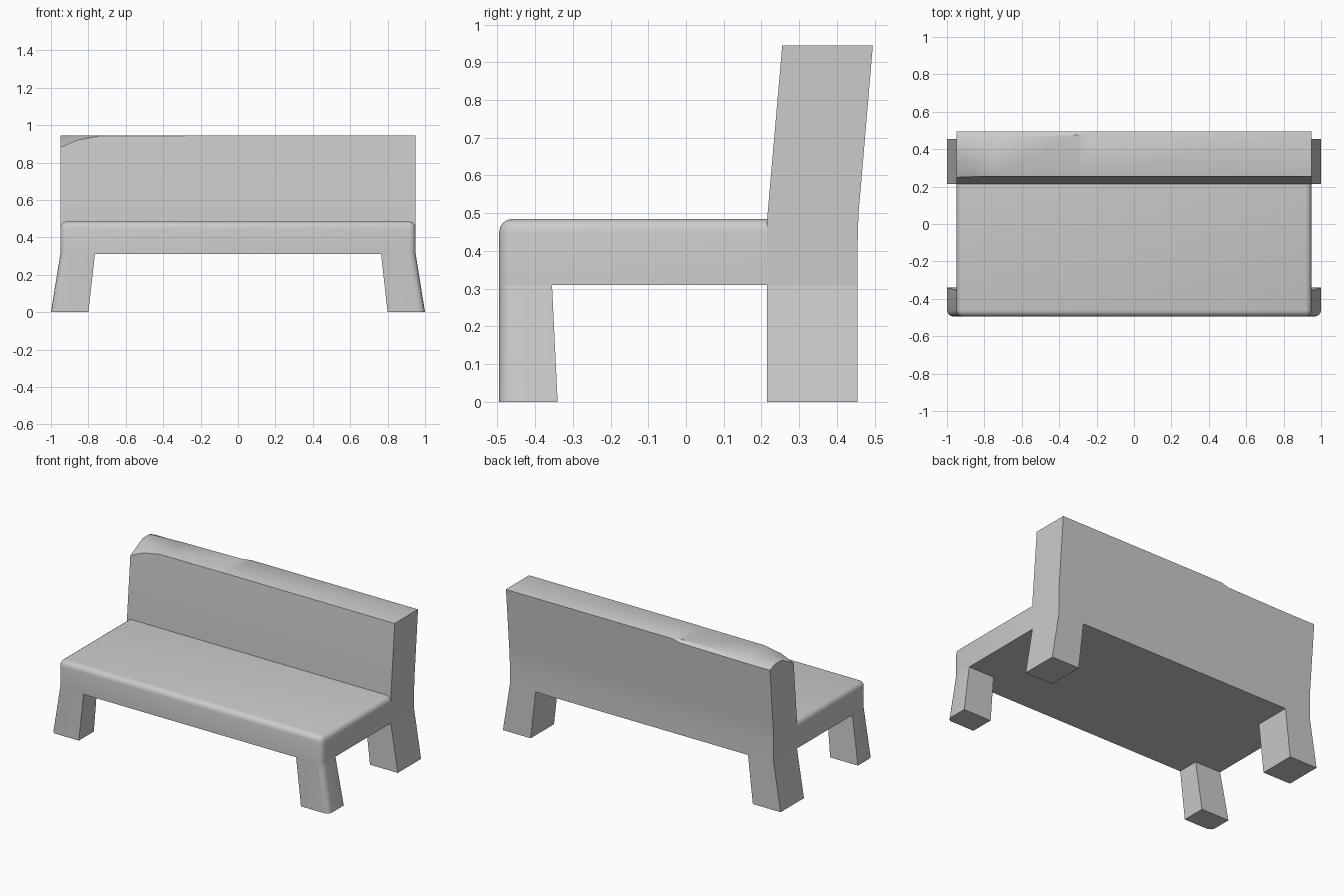
import bpy, bmesh

if "Cube" in bpy.data.objects:
    bpy.data.objects.remove(bpy.data.objects["Cube"])

HALF, UNDER, TOP = 0.95, 0.31, 0.485      # half width, underside, seat height
FRONT, JOIN, BACK = -0.495, 0.215, 0.455  # depth landmarks
ROUND = 0.035


def finish(name, bm):
    bmesh.ops.recalc_face_normals(bm, faces=bm.faces)
    mesh = bpy.data.meshes.new(name)
    bm.to_mesh(mesh)
    bm.free()
    obj = bpy.data.objects.new(name, mesh)
    bpy.context.collection.objects.link(obj)
    bpy.ops.object.select_all(action='DESELECT')
    obj.select_set(True)
    bpy.context.view_layer.objects.active = obj
    bpy.ops.object.shade_smooth_by_angle(angle=0.55)
    return obj


def loft(sections):
    """Solid skinned through equal-length point loops."""
    bm = bmesh.new()
    loops = [[bm.verts.new(p) for p in s] for s in sections]
    for a, b in zip(loops, loops[1:]):
        n = len(a)
        for i in range(n):
            j = (i + 1) % n
            bm.faces.new((a[i], a[j], b[j], b[i]))
    bm.faces.new(loops[0])
    bm.faces.new(loops[-1])
    return bm


def rect(x0, x1, y0, y1, z):
    return [(x0, y0, z), (x1, y0, z), (x1, y1, z), (x0, y1, z)]


def round_edges(bm, test):
    edges = [e for e in bm.edges if test(e.verts[0].co, e.verts[1].co)]
    bmesh.ops.bevel(bm, geom=edges, offset=ROUND, segments=4,
                    profile=0.5, affect='EDGES')


# Seat slab: rounded along the top rim and the two front corners
bm = loft([rect(-HALF, HALF, FRONT, JOIN, z) for z in (UNDER, TOP)])


def seat_rim(a, b):
    rim = min(a.z, b.z) > TOP - 0.01 and min(a.y, b.y) < 0
    corner = abs(a.z - b.z) > 0.1 and a.y < 0
    return rim or corner


round_edges(bm, seat_rim)
finish("seat", bm)


# Backrest: leaning slab lofted along x, its left end worn on the top edges
def back_section(x, front_y, front_z, back_y, back_z):
    top = 0.945
    slope = 0.04 / (top - TOP)
    return [(x, y, z) for y, z in (
        (JOIN, UNDER), (JOIN, TOP),
        (0.255 - slope * front_z, top - front_z), (0.255 + front_y, top),
        (0.495 - back_y, top), (0.495 - slope * back_z, top - back_z),
        (0.464, 0.58), (0.457, 0.50), (BACK, 0.43), (BACK, UNDER))]


finish("backrest", loft([
    back_section(-HALF, 0.12, 0.065, 0.05, 0.02),
    back_section(-0.86, 0.07, 0.025, 0.04, 0.02),
    back_section(-0.74, 0.01, 0.003, 0.03, 0.02),
    back_section(-0.30, 0.005, 0.002, 0.02, 0.015),
    back_section(-0.25, 0.004, 0.001, 0.004, 0.001),
    back_section(HALF, 0.004, 0.001, 0.004, 0.001)]))

# Splayed legs, mirrored across x
for name, foot_end, knee_end, start in (
        ("front_legs", -0.34, -0.355, FRONT),
        ("back_legs", BACK, BACK, JOIN)):
    bm = loft([rect(0.80, 1.0, start, foot_end, 0),
               rect(0.765, HALF, start, knee_end, UNDER)])
    if start == FRONT:
        round_edges(bm, lambda a, b: abs(a.z - b.z) > 0.1
                    and a.y < FRONT + 0.01 and a.x > 0.9)
    legs = finish(name, bm)
    legs.modifiers.new("mirror", 'MIRROR').use_mirror_merge = False
